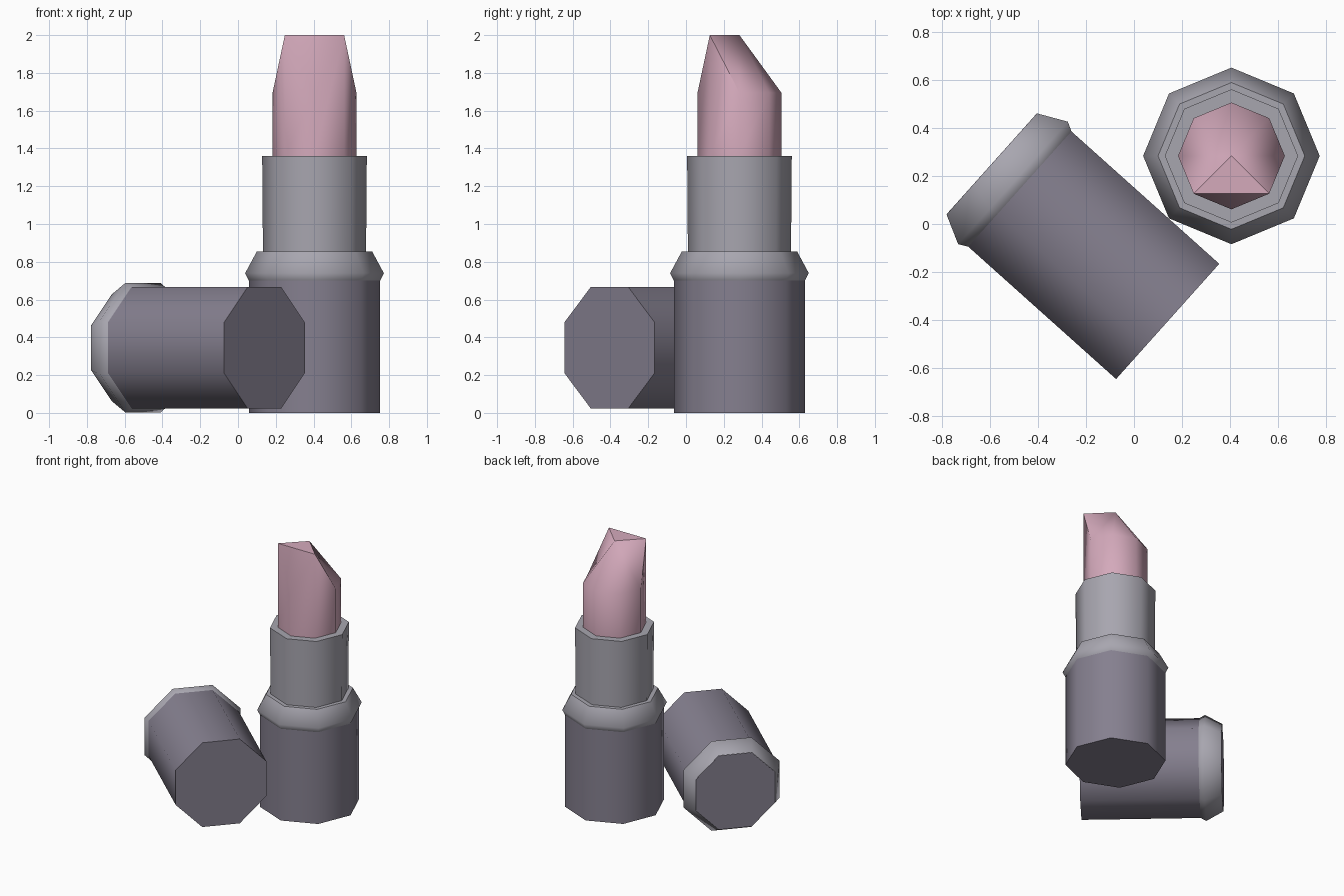
import bpy, bmesh, math
from mathutils import Matrix, Vector

cube = bpy.data.objects.get("Cube")
if cube:
    bpy.data.objects.remove(cube)

SIDES = 8


def material(name, rgb):
    mat = bpy.data.materials.new(name)
    mat.use_nodes = True
    color = (*rgb, 1.0)
    mat.diffuse_color = color
    mat.node_tree.nodes["Principled BSDF"].inputs["Base Color"].default_value = color
    return mat


plum = material("dusky plum", (0.235, 0.215, 0.275))
silver = material("silver grey", (0.39, 0.38, 0.43))
pink = material("soft pink", (0.66, 0.40, 0.50))


def ring(bm, radius, z, turn=0.0):
    step = math.tau / SIDES
    return [bm.verts.new((radius * math.cos(i * step + turn),
                          radius * math.sin(i * step + turn), z)) for i in range(SIDES)]


def finish(bm, name, mat, matrix):
    bmesh.ops.recalc_face_normals(bm, faces=bm.faces[:])
    mesh = bpy.data.meshes.new(name)
    bm.to_mesh(mesh)
    bm.free()
    mesh.materials.append(mat)
    obj = bpy.data.objects.new(name, mesh)
    bpy.context.collection.objects.link(obj)
    obj.matrix_world = matrix
    bpy.ops.object.select_all(action="DESELECT")
    obj.select_set(True)
    bpy.context.view_layer.objects.active = obj
    bpy.ops.object.shade_smooth_by_angle(angle=math.radians(59))
    return obj


def turned(name, profile, mat, matrix, turn=0.0):
    """Octagonal closed solid from (radius, height) pairs."""
    bm = bmesh.new()
    rings = [ring(bm, r, z, turn) for r, z in profile]
    for a, b in zip(rings, rings[1:]):
        for i in range(SIDES):
            j = (i + 1) % SIDES
            bm.faces.new((a[i], a[j], b[j], b[i]))
    bm.faces.new(rings[0])
    bm.faces.new(rings[-1])
    return finish(bm, name, mat, matrix)


# Upright tube: body, flared collar, inner sleeve
stand = Matrix.Translation((0.405, 0.283, 0))
turned("tube_body", [(0.347, 0), (0.347, 0.70)], plum, stand)
turned("tube_collar", [(0.347, 0.70), (0.367, 0.74), (0.305, 0.855)], silver, stand)
turned("inner_sleeve", [(0.273, 0.855), (0.277, 1.36)], silver, stand)

# Colour stick: two raised front corners and a raised centre form the slanted tip
bm = bmesh.new()
low = ring(bm, 0.222, 1.36)
top = ring(bm, 0.222, 1.695)
front_right, front, front_left = 5, 6, 7
for i in (front_right, front_left):
    top[i].co.z = 2.0
peak = bm.verts.new((0, 0, 2.0))
for i in range(SIDES):
    j = (i + 1) % SIDES
    bm.faces.new((low[i], low[j], top[j], top[i]))
    if front not in (i, j):
        bm.faces.new((top[i], top[j], peak))
bm.faces.new((top[front_right], top[front], top[front_left]))
bm.faces.new((top[front_right], top[front_left], peak))
bm.faces.new(low)
finish(bm, "colour_stick", pink, stand)

# Cap lying on its side, open end toward the front left
axis = Vector((-0.745, 0.667, 0)).normalized()
side = Vector((0, 0, 1)).cross(axis)
lying = Matrix((side, Vector((0, 0, 1)), -axis)).transposed()
lying = Matrix((side, Vector((0, 0, -1)), axis)).transposed().to_4x4()
lying.translation = (0.14, -0.405, 0.345)
half = math.pi / SIDES
turned("cap_body", [(0.348, 0), (0.348, 0.825)], plum, lying, half)
turned("cap_rim", [(0.348, 0.825), (0.370, 0.863), (0.306, 0.98)], silver, lying, half)
turned("cap_end", [(0.304, 0.97), (0.304, 0.982)], plum, lying, half)
